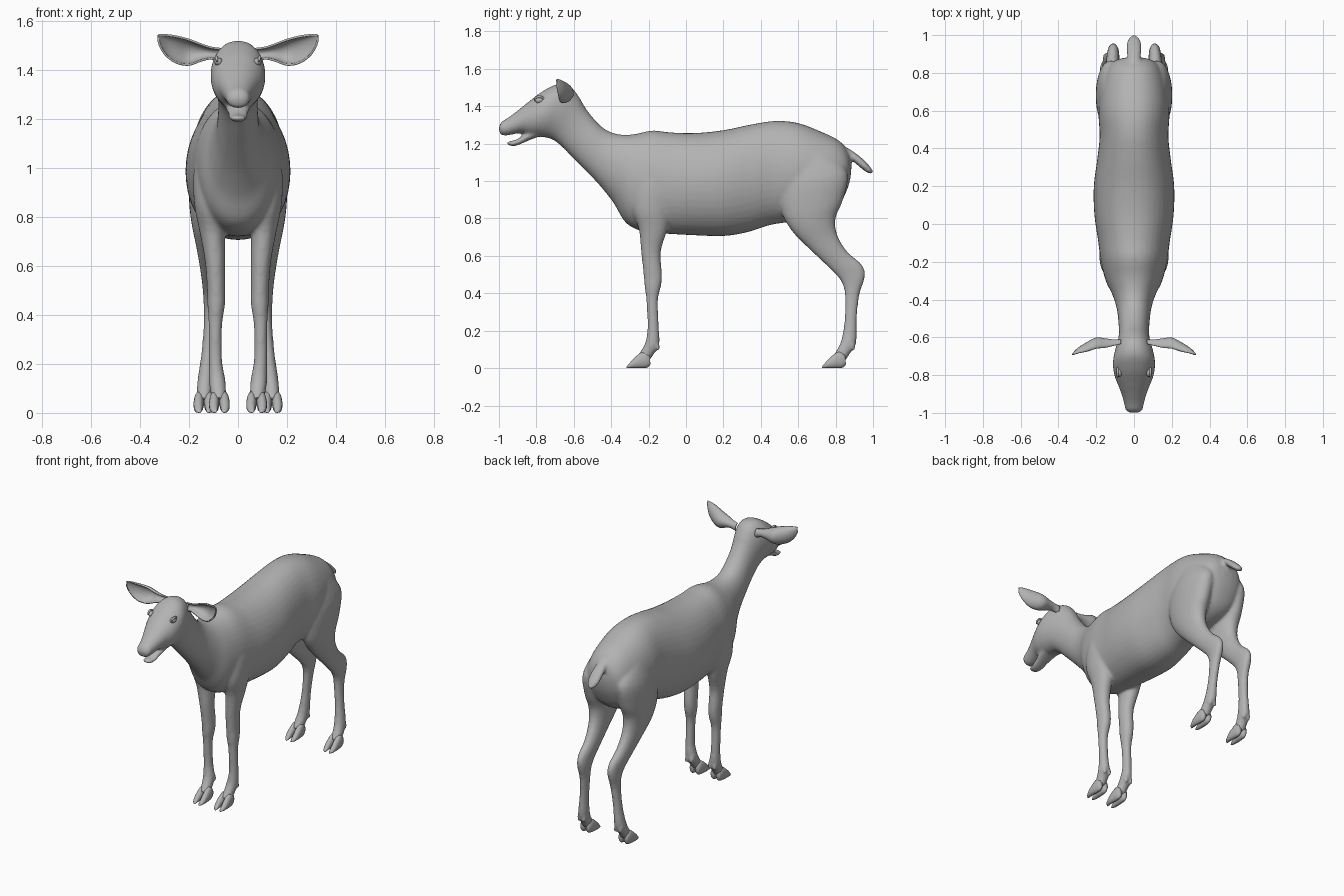
import bpy, bmesh, math
from mathutils import Vector

grey = bpy.data.materials.new("soft_grey")
grey.diffuse_color = (0.45, 0.45, 0.45, 1)


def finish(bm, name):
    bmesh.ops.recalc_face_normals(bm, faces=bm.faces)
    for f in bm.faces:
        f.smooth = True
    me = bpy.data.meshes.new(name)
    bm.to_mesh(me)
    bm.free()
    me.materials.append(grey)
    ob = bpy.data.objects.new(name, me)
    bpy.context.collection.objects.link(ob)
    return ob


def spline(rows, steps):
    """Catmull-Rom interpolation through rows of numbers."""
    out = []
    for i in range(len(rows) - 1):
        a, b = rows[max(i - 1, 0)], rows[i]
        c, d = rows[i + 1], rows[min(i + 2, len(rows) - 1)]
        for s in range(steps):
            t = s / steps
            out.append([0.5 * (2 * q + (r - p) * t + (2 * p - 5 * q + 4 * r - u) * t * t
                               + (3 * q - p - 3 * r + u) * t ** 3)
                        for p, q, r, u in zip(a, b, c, d)])
    return out + [list(rows[-1])]


def loft(bm, rows, side=1, dx=0, dy=0, n=24, steps=4):
    """Each row: y, z of one edge, y, z of the opposite edge, centre x, half width."""
    rings = []
    for y1, z1, y2, z2, cx, w in spline(rows, steps):
        ring = []
        for k in range(n):
            a = 2 * math.pi * k / n
            c, s = math.cos(a), math.sin(a)
            h = 0.5 + 0.5 * c
            x = w * math.copysign(abs(s) ** 0.92, s)
            ring.append(bm.verts.new((side * (cx + dx + x), y2 + (y1 - y2) * h + dy,
                                      z2 + (z1 - z2) * h)))
        rings.append(ring)
    for r, q in zip(rings, rings[1:]):
        for k in range(n):
            bm.faces.new((r[k], r[(k + 1) % n], q[(k + 1) % n], q[k]))
    bm.faces.new(rings[0])
    bm.faces.new(rings[-1])


# Rump, trunk, neck and head
TRUNK = [
    (.885, 1.08, .88, 1.02, .03), (.87, 1.15, .86, .95, .10), (.82, 1.215, .81, .86, .145),
    (.72, 1.265, .72, .81, .175), (.60, 1.31, .58, .785, .188), (.48, 1.322, .45, .765, .182),
    (.35, 1.303, .33, .727, .195), (.20, 1.272, .20, .706, .213), (.05, 1.257, .05, .71, .21),
    (-.08, 1.26, -.10, .718, .19), (-.18, 1.27, -.22, .727, .175), (-.28, 1.25, -.32, .775, .15),
    (-.36, 1.25, -.385, .88, .115), (-.43, 1.275, -.46, .975, .092), (-.49, 1.33, -.54, 1.06, .083),
    (-.54, 1.395, -.61, 1.13, .08), (-.575, 1.455, -.67, 1.19, .086), (-.62, 1.505, -.72, 1.225, .10),
    (-.69, 1.517, -.78, 1.237, .112), (-.77, 1.478, -.83, 1.242, .104), (-.84, 1.425, -.875, 1.257, .082),
    (-.90, 1.377, -.915, 1.252, .064), (-.95, 1.34, -.955, 1.244, .052), (-.985, 1.318, -.985, 1.245, .045),
    (-1.0, 1.292, -.998, 1.262, .026)]
JAW = [(-.79, 1.29, -.77, 1.245, .06), (-.86, 1.252, -.85, 1.213, .046), (-.91, 1.22, -.91, 1.188, .037),
       (-.945, 1.214, -.945, 1.19, .029), (-.957, 1.207, -.956, 1.197, .014)]
TAIL = [(.80, 1.21, .82, 1.15, .035), (.88, 1.168, .87, 1.125, .035), (.94, 1.123, .92, 1.082, .04),
        (.98, 1.083, .965, 1.047, .034), (1.003, 1.05, .993, 1.036, .013)]
# Legs, from shoulder and hip down to the pastern
FRONT_LEG = [
    (-.25, 1.10, -.12, 1.12, .095, .05), (-.275, .99, -.07, 1.0, .112, .068),
    (-.285, .85, -.075, .86, .113, .066), (-.252, .74, -.10, .74, .105, .052),
    (-.24, .62, -.135, .62, .094, .041), (-.227, .5, -.128, .5, .089, .037),
    (-.222, .44, -.133, .44, .089, .036), (-.212, .36, -.15, .36, .092, .028),
    (-.206, .22, -.145, .22, .092, .027), (-.217, .14, -.143, .125, .085, .034),
    (-.243, .09, -.175, .07, .08, .032), (-.265, .06, -.2, .035, .078, .03)]
HIND_LEG = [
    (.54, 1.13, .78, 1.15, .095, .07), (.50, .98, .865, 1.04, .118, .082),
    (.51, .84, .84, .9, .125, .075), (.56, .74, .80, .80, .125, .064),
    (.65, .645, .81, .71, .121, .049), (.75, .55, .865, .62, .115, .039),
    (.818, .48, .94, .555, .111, .034), (.843, .43, .957, .49, .11, .031),
    (.85, .37, .927, .39, .112, .027), (.847, .25, .913, .26, .122, .026),
    (.83, .15, .91, .135, .132, .032), (.808, .1, .875, .075, .137, .032),
    (.783, .06, .85, .035, .139, .03)]
DEWCLAW = [(-.18, .135, -.155, .15, 0, .012), (-.165, .112, -.14, .122, 0, .012),
           (-.15, .093, -.137, .1, 0, .006)]

bm = bmesh.new()
for rows in (TRUNK, JAW, TAIL):
    loft(bm, [(a, b, c, d, 0, w) for a, b, c, d, w in rows], n=40)
for side in (1, -1):
    loft(bm, FRONT_LEG, side)
    loft(bm, HIND_LEG, side)
    for foot_x, foot_y in ((.083, 0), (.133, 1.045)):
        for s in (1, -1):
            loft(bm, DEWCLAW, side, foot_x + s * .019, foot_y, 10)
body = finish(bm, "body")
# Fuse the overlapping forms into one soft skin
fuse = body.modifiers.new("fuse", 'REMESH')
fuse.mode = 'VOXEL'
fuse.voxel_size = 0.009
fuse.use_smooth_shade = True
soft = body.modifiers.new("soften", 'SMOOTH')
soft.factor = 0.5
soft.iterations = 8

# Cloven hooves, two toes on each foot
TOE = [(-.195, .07, -.19, .02, 0, .012), (-.22, .088, -.205, .004, 0, .019),
       (-.25, .077, -.235, 0, .001, .021), (-.285, .045, -.28, 0, .003, .018),
       (-.308, .02, -.31, 0, .001, .012), (-.318, .007, -.319, 0, -.003, .005)]
for label, foot_x, foot_y in (("front", .076, 0), ("hind", .139, 1.045)):
    bm = bmesh.new()
    for side in (1, -1):
        for s in (1, -1):
            loft(bm, [r[:4] + (s * (r[4] + .02), r[5]) for r in TOE], side, foot_x, foot_y, 14, 3)
    finish(bm, label + "_hooves")

# Ears: x, y, lower z, upper z, cup depth from root to tip
EAR = [(.07, -.635, 1.435, 1.485, .02), (.11, -.645, 1.445, 1.49, .03), (.15, -.655, 1.437, 1.503, .045),
       (.20, -.66, 1.42, 1.522, .055), (.25, -.675, 1.428, 1.535, .045), (.29, -.683, 1.455, 1.541, .028),
       (.315, -.69, 1.49, 1.542, .012), (.325, -.694, 1.52, 1.54, .003)]
bm = bmesh.new()
for side in (1, -1):
    prev = None
    for x, y, lo, hi, cup in spline(EAR, 4):
        row = []
        for k in range(13):
            a = math.pi * k / 12
            row.append(bm.verts.new((side * x, y + cup * math.sin(a),
                                     (lo + hi) / 2 - (hi - lo) / 2 * math.cos(a))))
        if prev:
            for k in range(12):
                quad = (prev[k], prev[k + 1], row[k + 1], row[k])
                bm.faces.new(quad if side > 0 else quad[::-1])
        prev = row
ears = finish(bm, "ears")
thick = ears.modifiers.new("thickness", 'SOLIDIFY')
thick.thickness = 0.008
thick.offset = 0

# Eyes with a raised lid around each
bm = bmesh.new()
for side in (1, -1):
    centre = Vector((side * .079, -.785, 1.432))
    ball = bmesh.ops.create_uvsphere(bm, u_segments=20, v_segments=12, radius=.021)["verts"]
    for v in ball:
        v.co = centre + Vector((v.co.x * .8, v.co.y * 1.1, v.co.z * .8))
    # upper lid arc
    rings = []
    for i in range(13):
        a = math.pi * i / 12
        mid = centre + Vector((side * (.006 + .003 * math.sin(a)), .026 * math.cos(a), .019 * math.sin(a)))
        out = Vector((0, math.cos(a), math.sin(a)))
        r = .003 + .004 * math.sin(a)
        rings.append([bm.verts.new(mid + out * r * math.cos(t) + Vector((r * math.sin(t), 0, 0)))
                      for t in (k * math.pi / 4 for k in range(8))])
    for p, q in zip(rings, rings[1:]):
        for k in range(8):
            bm.faces.new((p[k], p[(k + 1) % 8], q[(k + 1) % 8], q[k]))
    bm.faces.new(rings[0])
    bm.faces.new(rings[-1])
finish(bm, "eyes")
